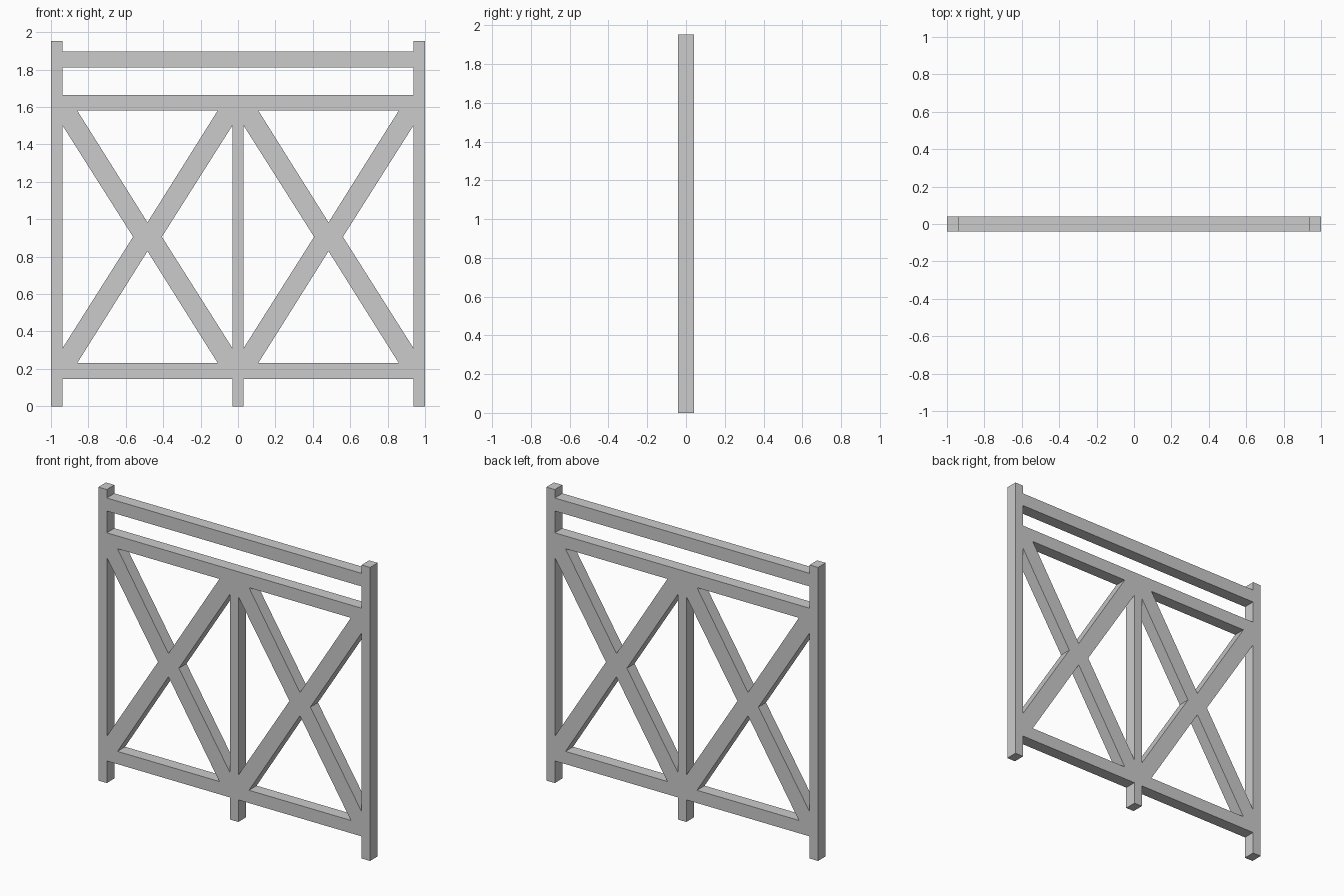
import bpy, bmesh

if "Cube" in bpy.data.objects:
    bpy.data.objects.remove(bpy.data.objects["Cube"])

HALF_DEPTH = 0.04
POST_IN, MID = 0.938, 0.03          # inner face of end posts, half width of middle post
LOW_B, LOW_T = 0.147, 0.232         # bottom rail
MID_B, MID_T = 1.58, 1.665          # middle rail
TOP_B, TOP_T = 1.81, 1.897          # top rail
HEIGHT = 1.953


def slab(name, outline):
    """Extrude an x-z outline through the thickness of the panel."""
    bm = bmesh.new()
    face = bm.faces.new([bm.verts.new((x, -HALF_DEPTH, z)) for x, z in outline])
    ext = bmesh.ops.extrude_face_region(bm, geom=[face])
    verts = [g for g in ext["geom"] if isinstance(g, bmesh.types.BMVert)]
    bmesh.ops.translate(bm, verts=verts, vec=(0, 2 * HALF_DEPTH, 0))
    bmesh.ops.recalc_face_normals(bm, faces=bm.faces)
    mesh = bpy.data.meshes.new(name)
    bm.to_mesh(mesh)
    bm.free()
    obj = bpy.data.objects.new(name, mesh)
    bpy.context.collection.objects.link(obj)
    return obj


def bar(name, x0, x1, z0, z1):
    return slab(name, [(x0, z0), (x1, z0), (x1, z1), (x0, z1)])


def cross_outline(cx, cz, hw, hh, cut=0.079, core=0.077):
    """X shape filling a bay: four arms running from a small core to the corners."""
    pts = []
    for sx, sz in ((1, 1), (-1, 1), (-1, -1), (1, -1)):
        arm = [(hw, hh - cut), (hw, hh), (hw - cut, hh)]
        if sx * sz < 0:
            arm.reverse()
        pts += [(cx + sx * x, cz + sz * z) for x, z in arm]
        # notch between this arm and the next one
        notch = {(1, 1): (0, core), (-1, 1): (-core, 0),
                 (-1, -1): (0, -core), (1, -1): (core, 0)}[(sx, sz)]
        pts.append((cx + notch[0], cz + notch[1]))
    return pts


# Horizontal rails
bar("bottom_rail", -POST_IN, POST_IN, LOW_B, LOW_T)
bar("middle_rail", -POST_IN, POST_IN, MID_B, MID_T)
bar("top_rail", -POST_IN, POST_IN, TOP_B, TOP_T)

# Middle post, in two lengths butted against the rails
bar("middle_post", -MID, MID, LOW_T, MID_B)
bar("middle_foot", -MID, MID, 0, LOW_B)

# End posts and cross braces on both sides
for side, s in (("left", -1), ("right", 1)):
    bar(side + "_post", *sorted((s * POST_IN, s * 1.0)), 0, HEIGHT)
    slab(side + "_cross_brace",
         cross_outline(s * (POST_IN + MID) / 2, (LOW_T + MID_B) / 2,
                       (POST_IN - MID) / 2, (MID_B - LOW_T) / 2))
